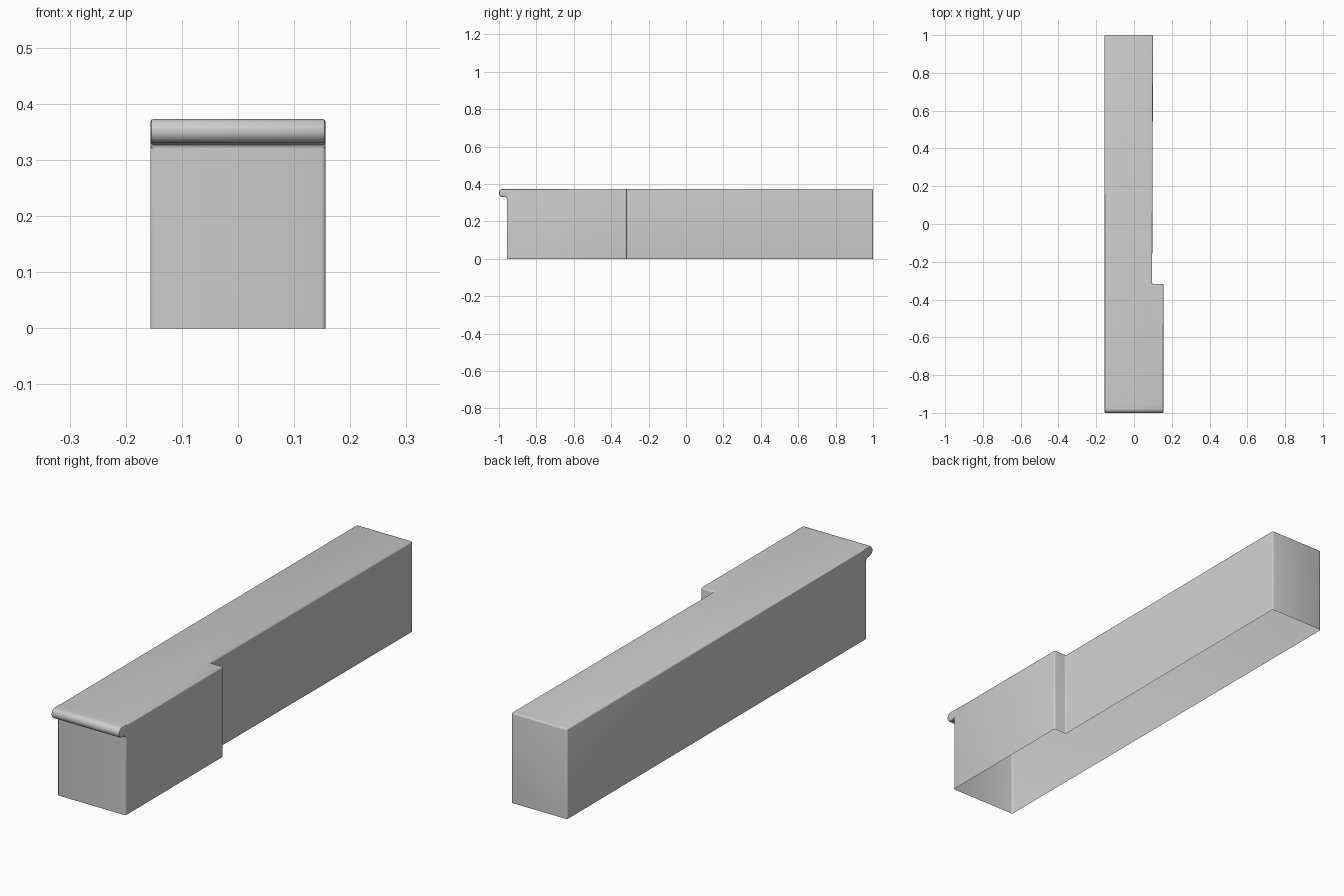
import bpy, bmesh, math

if "Cube" in bpy.data.objects:
    bpy.data.objects.remove(bpy.data.objects["Cube"])

HEIGHT = 0.373
FRONT = -0.958      # front wall, set back under the lip
HALF = 0.156


def finish(bm, name):
    bmesh.ops.recalc_face_normals(bm, faces=bm.faces)
    mesh = bpy.data.meshes.new(name)
    bm.to_mesh(mesh)
    bm.free()
    obj = bpy.data.objects.new(name, mesh)
    bpy.context.collection.objects.link(obj)
    bpy.ops.object.select_all(action='DESELECT')
    obj.select_set(True)
    bpy.context.view_layer.objects.active = obj
    bpy.ops.object.shade_smooth_by_angle(angle=math.radians(40))
    return obj


# Stepped counter shell: thin walls and top, open underneath
outline = [(-HALF, FRONT), (HALF, FRONT), (HALF, -0.318), (0.096, -0.318),
           (0.101, 1.0), (-HALF, 1.0)]
bm = bmesh.new()
base = bm.faces.new([bm.verts.new((x, y, 0)) for x, y in outline])
top = bmesh.ops.extrude_face_region(bm, geom=[base], use_keep_orig=True)
for v in top["geom"]:
    if isinstance(v, bmesh.types.BMVert):
        v.co.z = HEIGHT
bmesh.ops.delete(bm, geom=[f for f in bm.faces if all(v.co.z < 0.01 for v in f.verts)],
                 context='FACES')
bmesh.ops.recalc_face_normals(bm, faces=bm.faces)

# Soften every edge except the open bottom and the edge that meets the lip
soft = [e for e in bm.edges
        if any(v.co.z > 0.1 for v in e.verts)
        and not all(v.co.z > 0.1 and v.co.y < FRONT + 0.01 for v in e.verts)]
bmesh.ops.bevel(bm, geom=soft, offset=0.007, segments=3, profile=0.5, affect='EDGES')
# Orient the open shell outwards
finish(bm, "counter_shell")

# Rounded lip along the front of the top, with softened ends
R = 0.0215
CY, CZ = -1.0 + R, HEIGHT - R


def lip_profile(r):
    pts = [(FRONT + 0.012, CZ + r)]
    pts += [(CY - r * math.sin(a), CZ + r * math.cos(a))
            for a in (math.pi * i / 12 for i in range(13))]
    # small cove running back down into the front wall
    pts += [(FRONT - 0.008, CZ - r), (FRONT - 0.002, CZ - r - 0.003),
            (FRONT + 0.001, CZ - r - 0.010)]
    return pts


bm = bmesh.new()
rings = []
for x, r in ((-HALF, R - 0.005), (-HALF + 0.0015, R - 0.0015), (-HALF + 0.005, R),
             (HALF - 0.005, R), (HALF - 0.0015, R - 0.0015), (HALF, R - 0.005)):
    rings.append([bm.verts.new((x, y, z)) for y, z in lip_profile(r)])
for a, b in zip(rings, rings[1:]):
    for i in range(len(a) - 1):
        bm.faces.new((a[i], a[i + 1], b[i + 1], b[i]))
bm.faces.new(rings[0])
bm.faces.new(rings[-1])
finish(bm, "front_lip")
